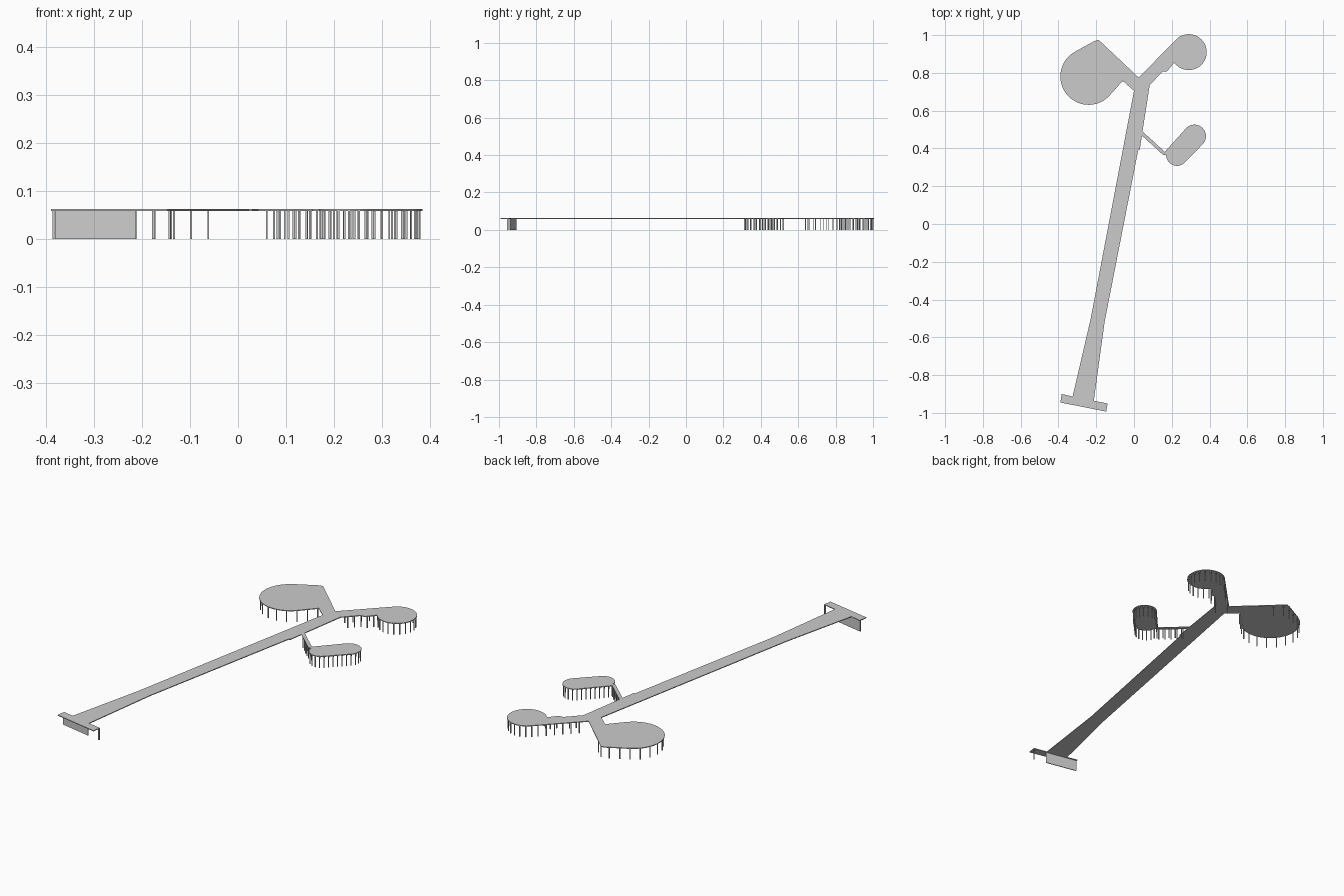
import bpy, bmesh, math
from mathutils import Vector

if "Cube" in bpy.data.objects:
    bpy.data.objects.remove(bpy.data.objects["Cube"])

DECK_BOTTOM, DECK_TOP = 0.0585, 0.0625


def arc(cx, cy, r, start, end, n):
    """Points along an arc, angles in degrees."""
    return [(cx + r * math.cos(math.radians(start + (end - start) * i / n)),
             cy + r * math.sin(math.radians(start + (end - start) * i / n)))
            for i in range(n + 1)]


def add_object(name, bm):
    bmesh.ops.recalc_face_normals(bm, faces=bm.faces)
    mesh = bpy.data.meshes.new(name)
    bm.to_mesh(mesh)
    bm.free()
    obj = bpy.data.objects.new(name, mesh)
    bpy.context.collection.objects.link(obj)


def add_prism(bm, outline, z0, z1):
    face = bm.faces.new([bm.verts.new((x, y, z0)) for x, y in outline])
    ext = bmesh.ops.extrude_face_region(bm, geom=[face], use_keep_orig=True)
    bmesh.ops.translate(bm, vec=(0, 0, z1 - z0),
                        verts=[v for v in ext["geom"] if isinstance(v, bmesh.types.BMVert)])


def posts(name, path, spacing, size=0.004):
    """Square posts at even spacing along a path."""
    bm = bmesh.new()
    pts = [Vector(p) for p in path]
    lengths = [(b - a).length for a, b in zip(pts, pts[1:])]
    count = max(1, round(sum(lengths) / spacing))
    for i in range(count + 1):
        d, k = sum(lengths) * i / count, 0
        while k < len(lengths) - 1 and d > lengths[k]:
            d -= lengths[k]
            k += 1
        p = pts[k].lerp(pts[k + 1], min(1, d / lengths[k]))
        h = size / 2
        add_prism(bm, [(p.x - h, p.y - h), (p.x + h, p.y - h),
                       (p.x + h, p.y + h), (p.x - h, p.y + h)], 0, DECK_BOTTOM)
    add_object(name, bm)


# deck outline, counter-clockwise from the base crossbar
crossbar = [(-0.325, -0.913), (-0.383, -0.90), (-0.39, -0.945), (-0.147, -0.993),
            (-0.14, -0.95), (-0.213, -0.936)]
walk_right = [(-0.155, -0.515), (0.022, 0.39), (0.03, 0.392), (0.042, 0.468)]
side_pad = ([(0.155, 0.365)] + arc(0.228, 0.366, 0.058, 180, 315, 14)
            + arc(0.32, 0.465, 0.061, -45, 135, 18) + [(0.163, 0.382), (0.045, 0.49)])
right_pad = ([(0.083, 0.735), (0.15, 0.806), (0.175, 0.808), (0.212, 0.853)]
             + arc(0.29, 0.91, 0.095, -140, 140, 32))
left_pad = ([(0.025, 0.775), (-0.187, 0.975), (-0.21, 0.968), (-0.31, 0.914)]
            + arc(-0.24, 0.781, 0.15, 118, 315, 28) + [(-0.06, 0.758), (0.0, 0.705)])
walk_left = [(-0.23, -0.505)]

bm = bmesh.new()
add_prism(bm, crossbar + walk_right + side_pad + right_pad + left_pad + walk_left,
          DECK_BOTTOM, DECK_TOP)
bmesh.ops.triangulate(bm, faces=[f for f in bm.faces if len(f.verts) > 4])
add_object("deck", bm)

# retaining wall and end post under the crossbar
bm = bmesh.new()
add_prism(bm, [(-0.381, -0.906), (-0.382, -0.91), (-0.213, -0.944), (-0.212, -0.94)],
          0, DECK_BOTTOM)
add_object("base_wall", bm)
posts("base_posts", [(-0.143, -0.955), (-0.142, -0.951)], 0.004)

# posts around each platform and along its approach
posts("left_pad_posts", [(-0.14, 0.927), (-0.188, 0.97), (-0.306, 0.908)]
      + arc(-0.24, 0.781, 0.145, 118, 315, 28) + [(-0.062, 0.753)], 0.05)
posts("right_pad_posts", arc(0.29, 0.91, 0.09, -140, 140, 32), 0.03)
posts("right_walk_posts", [(0.105, 0.763), (0.15, 0.809), (0.175, 0.812), (0.2, 0.845)], 0.035)
posts("right_walk_back_posts", [(0.06, 0.803), (0.2, 0.946)], 0.04)
posts("side_pad_posts", arc(0.228, 0.366, 0.054, 180, 315, 14)
      + arc(0.32, 0.465, 0.057, -45, 135, 18) + [(0.178, 0.392)], 0.022)
posts("side_walk_posts", [(0.06, 0.455), (0.15, 0.373)], 0.03)
posts("side_walk_back_posts", [(0.075, 0.46), (0.165, 0.377)], 0.03)
